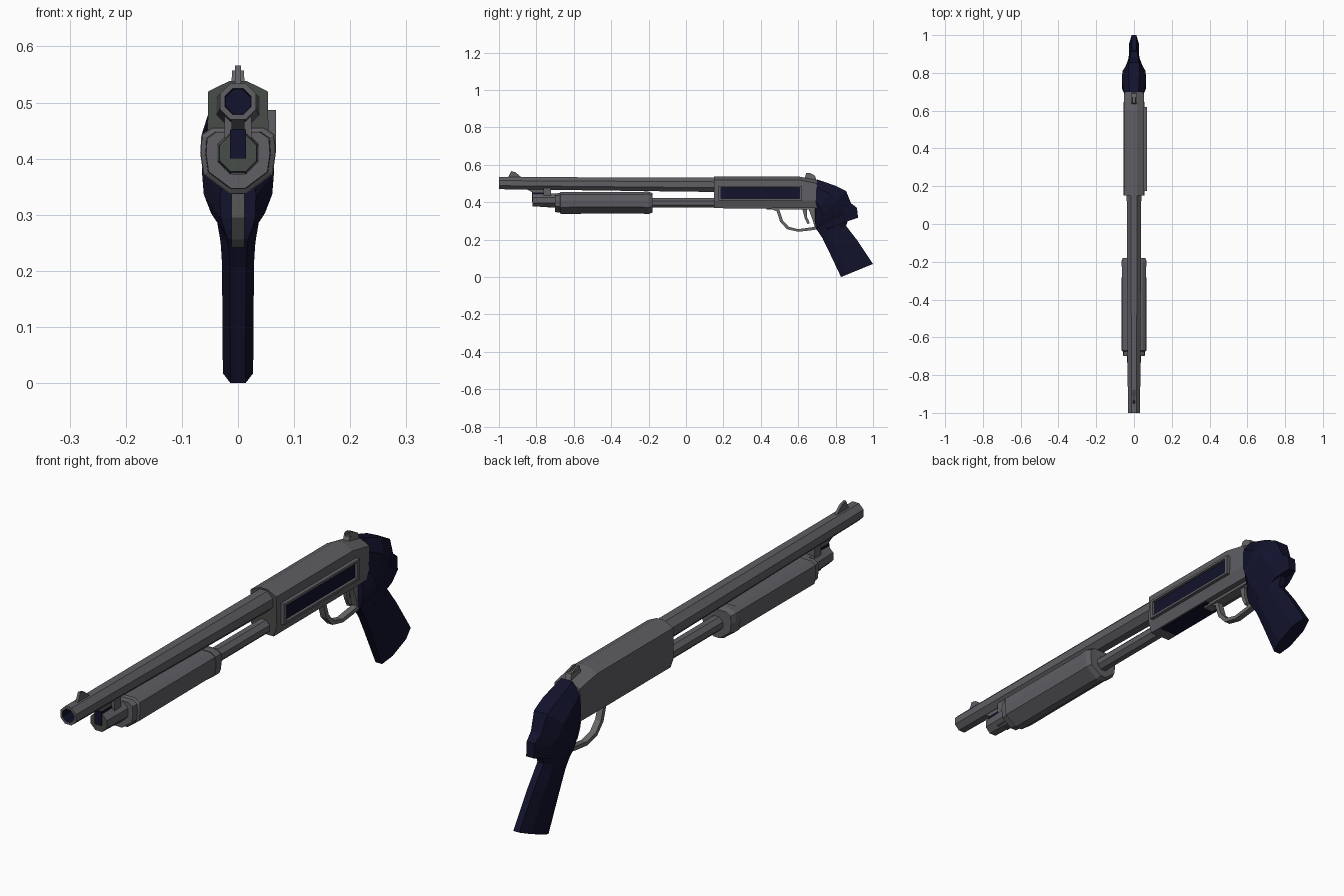
import bpy, bmesh, math

if "Cube" in bpy.data.objects:
    bpy.data.objects.remove(bpy.data.objects["Cube"])


def material(name, rgb):
    m = bpy.data.materials.new(name)
    m.diffuse_color = (*rgb, 1)
    m.use_nodes = True
    m.node_tree.nodes["Principled BSDF"].inputs["Base Color"].default_value = m.diffuse_color
    return m


STEEL = material("gunmetal grey", (0.115, 0.112, 0.125))
NAVY = material("dark navy", (0.006, 0.006, 0.026))
PLAIN = material("neutral grey", (0.14, 0.14, 0.14))
GREEN = material("green grey", (0.065, 0.075, 0.065))


def finish(name, bm, mats):
    bmesh.ops.recalc_face_normals(bm, faces=bm.faces)
    me = bpy.data.meshes.new(name)
    bm.to_mesh(me)
    bm.free()
    for m in mats:
        me.materials.append(m)
    ob = bpy.data.objects.new(name, me)
    bpy.context.collection.objects.link(ob)
    return ob


def loft(name, rings, mats, rule=None):
    """Skin closed rings of 3D points; rule(ring index) picks the material."""
    bm = bmesh.new()
    vs = [[bm.verts.new(p) for p in r] for r in rings]
    n = len(vs[0])
    for i in range(len(vs) - 1):
        for k in range(n):
            f = bm.faces.new((vs[i][k], vs[i][(k + 1) % n],
                              vs[i + 1][(k + 1) % n], vs[i + 1][k]))
            f.material_index = rule(i) if rule else 0
    first = bm.faces.new(vs[0])
    last = bm.faces.new(vs[-1])
    if rule:
        first.material_index = rule(-1)
        last.material_index = rule(len(vs) - 1)
    return finish(name, bm, mats)


def circle(y, z, r, n=8):
    return [(r * math.cos(math.tau * (k + .5) / n), y,
             z + r * math.sin(math.tau * (k + .5) / n)) for k in range(n)]


def mirrored(half, y):
    """Closed section from right-hand (x, z) points listed top to bottom."""
    return [(x, y, z) for x, z in half] + [(-x, y, z) for x, z in reversed(half)]


def prism(name, profile, x0, x1, mat):
    return loft(name, [[(x, y, z) for y, z in profile] for x in (x0, x1)], [mat])


def box(name, x0, x1, y0, y1, z0, z1, mat):
    return prism(name, [(y0, z0), (y1, z0), (y1, z1), (y0, z1)], x0, x1, mat)


# Hollow tapering barrel with dark bore
loft("barrel", [circle(-.85, .502, .023), circle(-1, .502, .025),
                circle(-1, .502, .035), circle(.2, .493, .042)],
     [STEEL, NAVY], lambda i: 1 if i < 1 else 0)

# Magazine tube, end cap and clamp
loft("magazine_tube", [circle(-.74, .397, .028), circle(.2, .397, .028)], [STEEL])
loft("magazine_cap", [circle(-.82, .41, .036), circle(-.75, .41, .038),
                      circle(-.70, .41, .040)], [STEEL, GREEN],
     lambda i: 1 if i == -1 else 0)
box("cap_latch", -.014, .014, -.824, -.74, .40, .452, NAVY)
box("barrel_clamp", -.024, .024, -.762, -.722, .38, .485, STEEL)
prism("barrel_lug", [(-.87, .478), (-.82, .452), (-.76, .452), (-.76, .478)],
      -.012, .012, STEEL)

# Pump fore-end with a lip at each end


def pump(y, s, top=.455):
    half = [(.045, top), (.064, .442), (.066, .41), (.061, .373), (.014, .338)]
    return mirrored([(x * s, .40 + (z - .40) * s) for x, z in half], y)


loft("pump_fore_end", [pump(-.70, .86), pump(-.675, .88), pump(-.67, 1),
                       pump(-.225, .98)], [STEEL])
loft("pump_rear_collar", [pump(-.225, 1.02), pump(-.20, 1.02), pump(-.18, .9)], [STEEL])

# Receiver with chamfered top, sloping at the rear


def receiver(y, drop=0, w=1):
    half = [(.016, .538 - drop), (.053, .52 - drop), (.055, .41), (.042, .37)]
    return mirrored([(x * w, z) for x, z in half], y)


loft("receiver", [receiver(.15), receiver(.60), receiver(.70, .02, .97)],
     [STEEL, GREEN], lambda i: 1 if i == -1 else 0)

# Ejection port frame and dark opening on the right side
box("ejection_port", .05, .0575, .18, .61, .415, .482, NAVY)
for nm, y0, y1, z0, z1 in (("top", .175, .62, .478, .487), ("bottom", .175, .62, .41, .419),
                           ("front", .175, .188, .41, .487), ("rear", .607, .62, .41, .487)):
    box("port_frame_" + nm, .05, .068, y0, y1, z0, z1, STEEL)

# Loading port underneath
box("loading_port", -.036, .036, .20, .46, .367, .372, NAVY)

# Trigger guard strip between an outer and an inner line
outer = [(.43, .372), (.485, .352), (.503, .295), (.54, .256), (.60, .242), (.665, .249), (.71, .257)]
inner = [(.71, .272), (.66, .264), (.60, .256), (.55, .268), (.518, .302), (.50, .358), (.47, .372)]
prism("trigger_guard", outer + inner, -.012, .012, PLAIN)
box("guard_plate", -.02, .02, .43, .70, .360, .373, PLAIN)
prism("guard_rear_post", [(.655, .365), (.70, .365), (.71, .25), (.69, .262), (.675, .31)],
      -.012, .012, PLAIN)
prism("trigger", [(.622, .365), (.648, .365), (.648, .32), (.662, .288), (.650, .282), (.634, .315)],
      -.007, .007, PLAIN)

# Front and rear sights
prism("front_sight", [(-.955, .525), (-.935, .566), (-.912, .56), (-.87, .525)], -.005, .005, STEEL)
prism("rear_sight_base", [(.63, .515), (.64, .545), (.69, .542), (.70, .51)], -.012, .012, PLAIN)
for side in (-1, 1):
    prism("rear_sight_post", [(.636, .53), (.642, .557), (.66, .557), (.685, .545), (.69, .53)],
          side * .008 - .003, side * .008 + .003, PLAIN)

# Pistol grip: sections given by front point, back point and half width
sections = [(.69, .372, .70, .522, .053), (.69, .335, .80, .488, .064),
            (.69, .295, .856, .46, .061), (.692, .272, .882, .395, .048),
            (.695, .258, .914, .37, .037), (.705, .245, .92, .317, .033),
            (.715, .23, .868, .31, .031), (.73, .207, .856, .273, .029),
            (.765, .135, .914, .198, .028), (.829, 0, 1.0, .07, .027)]
grip = []
for y0, z0, y1, z1, w in sections:
    half = [(t, f * w) for t, f in ((0, .5), (.25, 1), (.72, 1), (1, .45))]
    pts = [(x, t) for t, x in half] + [(-x, t) for t, x in reversed(half)]
    grip.append([(x, y0 + (y1 - y0) * t, z0 + (z1 - z0) * t) for x, t in pts])
loft("pistol_grip", grip, [NAVY])
